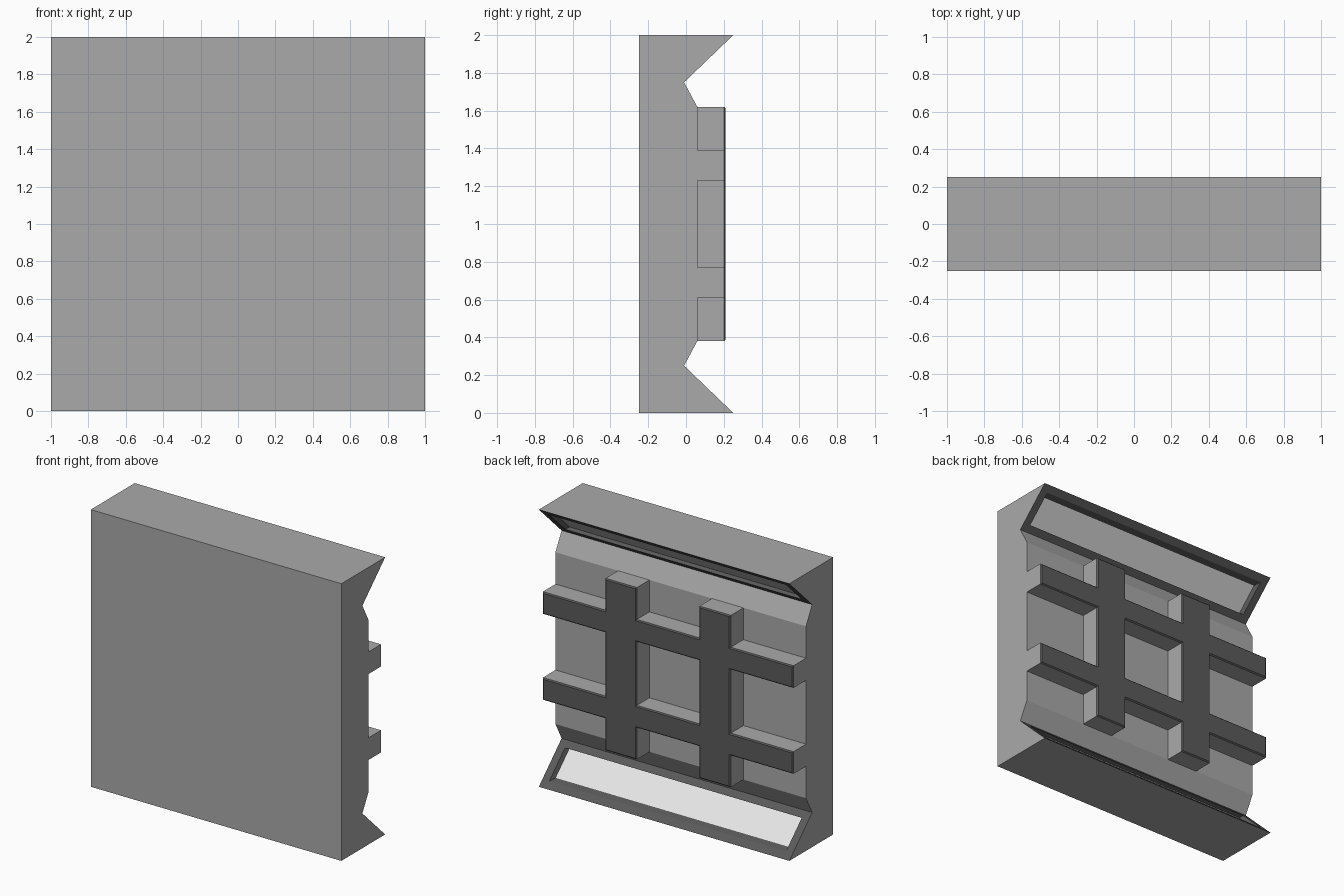
import bpy, bmesh
from mathutils import Vector

if "Cube" in bpy.data.objects:
    bpy.data.objects.remove(bpy.data.objects["Cube"])


def material(name, v):
    m = bpy.data.materials.new(name)
    m.diffuse_color = (v, v, v, 1)
    m.use_nodes = True
    m.node_tree.nodes["Principled BSDF"].inputs["Base Color"].default_value = m.diffuse_color
    return m


GREY, DARK, LIGHT = 0, 1, 2
MATS = [material("mid_grey", 0.4), material("dark_grey", 0.105),
        material("light_panel", 0.8)]


def finish(bm, name):
    me = bpy.data.meshes.new(name)
    bm.to_mesh(me)
    bm.free()
    for m in MATS:
        me.materials.append(m)
    ob = bpy.data.objects.new(name, me)
    bpy.context.collection.objects.link(ob)
    return ob


# Wall body: side profile (y, z), lower half mirrored about z = 1, swept along x
half = [(-0.25, 0), (0.25, 0), (-0.01, 0.25), (0.06, 0.38)]
profile = half + [(y, 2 - z) for y, z in reversed(half)]
bm = bmesh.new()
side = bm.faces.new([bm.verts.new((-1, y, z)) for y, z in profile])
ext = bmesh.ops.extrude_face_region(bm, geom=[side], use_keep_orig=True)
bmesh.ops.translate(bm, vec=(2, 0, 0),
                    verts=[g for g in ext["geom"] if isinstance(g, bmesh.types.BMVert)])
bmesh.ops.recalc_face_normals(bm, faces=bm.faces[:])

# Slanted lips: dark frame with a recessed light panel
slants = [f for f in bm.faces
          if f.normal.y > 0.3 and abs(f.calc_center_median().z - 1) > 0.76]
for f in slants:
    for width in (0.055, 0.015):
        rim = bmesh.ops.inset_individual(bm, faces=[f], thickness=width,
                                         use_even_offset=True)["faces"]
        for r in rim:
            r.material_index = DARK
    f.material_index = LIGHT
    bmesh.ops.translate(bm, verts=f.verts[:], vec=(0, -0.04, 0))
finish(bm, "wall_body")

# Lattice of crossing bars on the back, as one joined relief
xs = [-1, -0.5, -0.25, 0.25, 0.5, 1]
zs = [0.38, 0.61, 0.77, 1.23, 1.39, 1.62]
bm = bmesh.new()
for i in range(5):
    for j in range(5):
        if i in (1, 3) or j in (1, 3):
            bm.faces.new([bm.verts.new((x, 0.06, z)) for x, z in (
                (xs[i], zs[j]), (xs[i], zs[j + 1]),
                (xs[i + 1], zs[j + 1]), (xs[i + 1], zs[j]))])
bmesh.ops.remove_doubles(bm, verts=bm.verts[:], dist=1e-4)
base = bm.faces[:]
ext = bmesh.ops.extrude_face_region(bm, geom=base)["geom"]
bmesh.ops.translate(bm, vec=(0, 0.142, 0),
                    verts=[g for g in ext if isinstance(g, bmesh.types.BMVert)])
bmesh.ops.recalc_face_normals(bm, faces=bm.faces[:])
caps = [f for f in bm.faces
        if f.normal.y > 0.9 and f.calc_center_median().y > 0.15]
# Dark face plate with a small chamfered edge
rim = bmesh.ops.inset_region(bm, faces=caps, thickness=0.008, depth=0.008,
                             use_even_offset=True, use_boundary=True)["faces"]
for f in caps + rim:
    f.material_index = DARK
# Remove hidden faces against the wall
hidden = [f for f in bm.faces if all(abs(v.co.y - 0.06) < 1e-4 for v in f.verts)]
bmesh.ops.delete(bm, geom=hidden, context="FACES")
finish(bm, "bar_lattice")
